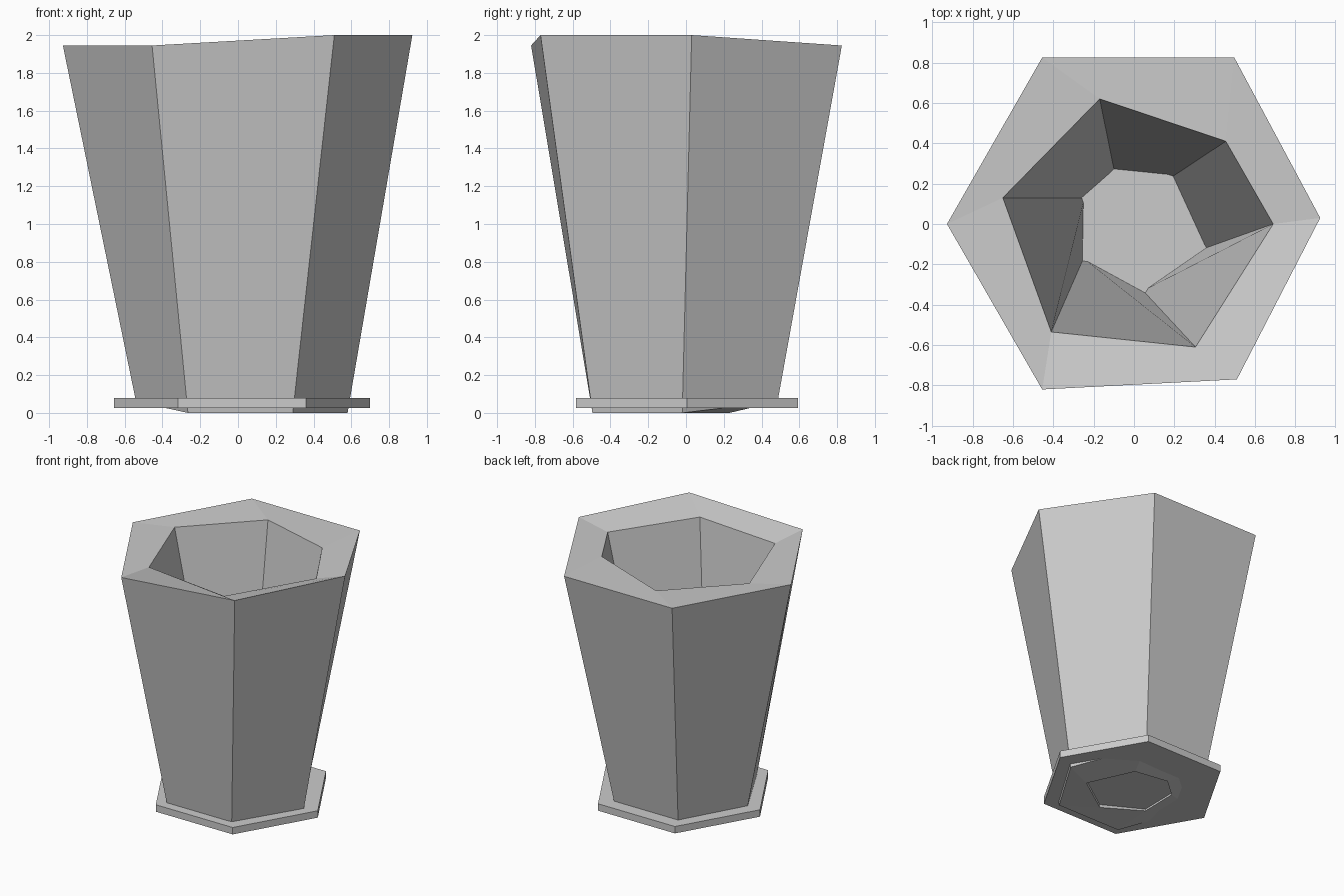
import bpy, bmesh
from math import cos, sin, pi

if "Cube" in bpy.data.objects:
    bpy.data.objects.remove(bpy.data.objects["Cube"])


def build(name, rings, faces_caps=False, closed=False):
    """Bridge a sequence of equal-sized vertex rings into one mesh."""
    bm = bmesh.new()
    loops = [[bm.verts.new(p) for p in ring] for ring in rings]
    n = len(loops[0])
    pairs = list(zip(loops, loops[1:]))
    if closed:
        pairs.append((loops[-1], loops[0]))
    for a, b in pairs:
        for i in range(n):
            j = (i + 1) % n
            bm.faces.new((a[i], a[j], b[j], b[i]))
    if faces_caps:
        bm.faces.new(loops[0][::-1])
        bm.faces.new(loops[-1])
    bmesh.ops.recalc_face_normals(bm, faces=bm.faces)
    mesh = bpy.data.meshes.new(name)
    bm.to_mesh(mesh)
    bm.free()
    obj = bpy.data.objects.new(name, mesh)
    bpy.context.collection.objects.link(obj)
    return obj


# Hand-cut six-sided pot: outer wall, uneven rim, off-centre inner cavity
outer_bottom = [(-0.54, 0, 0.06), (-0.27, 0.485, 0.06), (0.29, 0.485, 0.06),
                (0.58, -0.02, 0), (0.29, -0.495, 0), (-0.265, -0.495, 0)]
outer_top = [(-0.927, 0, 1.945), (-0.455, 0.825, 1.945), (0.497, 0.825, 1.945),
             (0.923, 0.03, 2), (0.51, -0.77, 2), (-0.455, -0.82, 1.945)]
inner_top = [(-0.65, 0.13, 1.93), (-0.17, 0.62, 1.93), (0.455, 0.41, 1.955),
             (0.69, 0, 1.93), (0.305, -0.61, 1.92), (-0.41, -0.535, 1.93)]
inner_bottom = [(-0.245, 0.13, 0.01), (-0.097, 0.26, 0.01), (0.183, 0.23, 0),
                (0.345, -0.123, 0), (0.045, -0.33, 0), (-0.25, -0.17, 0.01)]
build("pot", [outer_bottom, outer_top, inner_top, inner_bottom], closed=True)

# Thin hexagonal base plate, which also closes the cavity floor
plate = [[(0.022 + 0.678 * cos(i * pi / 3), 0.005 + 0.678 * sin(i * pi / 3), z)
          for i in range(6)] for z in (0.025, 0.08)]
build("base_plate", plate, faces_caps=True)
